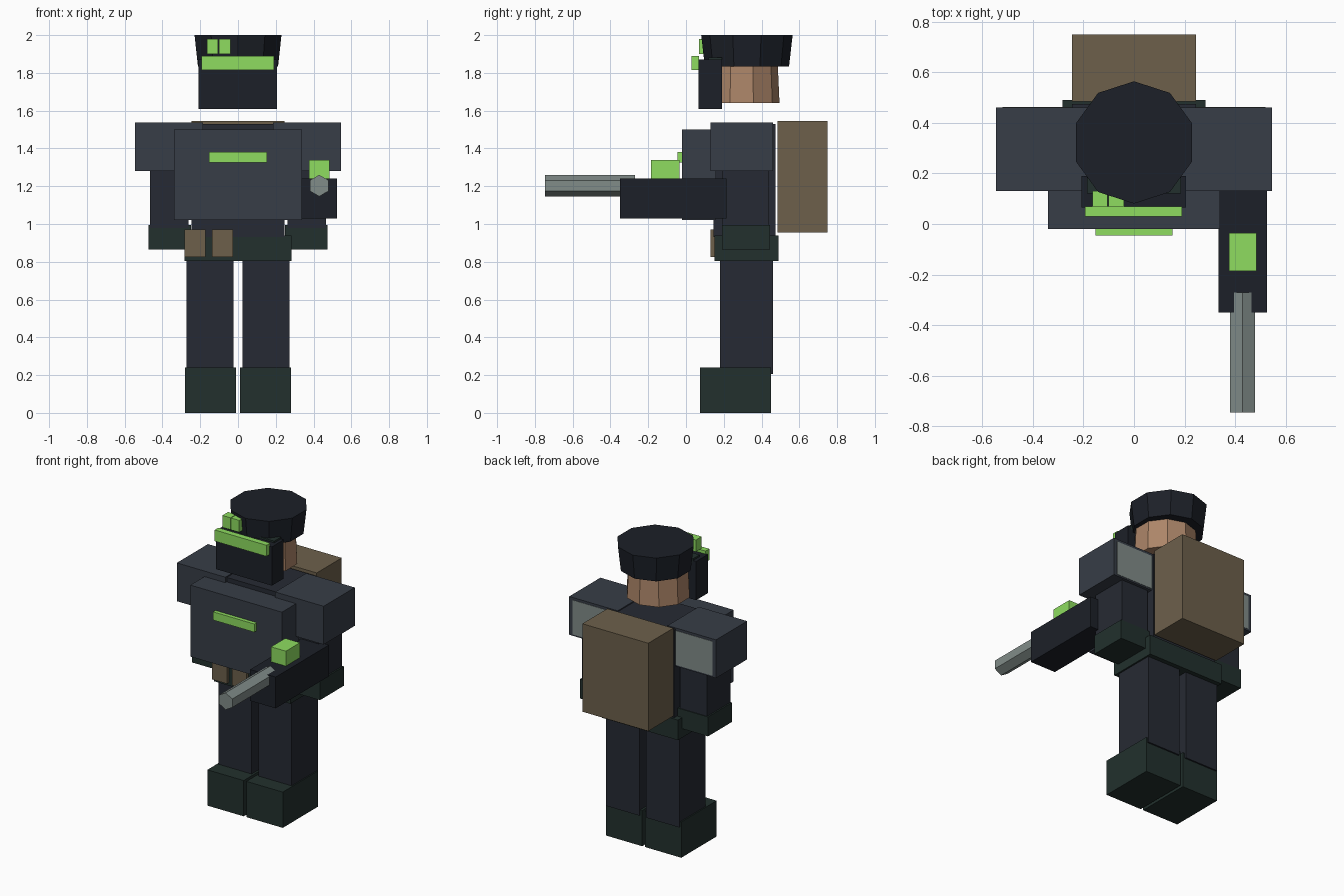
import bpy, math
from mathutils import Matrix

if "Cube" in bpy.data.objects:
    bpy.data.objects.remove(bpy.data.objects["Cube"])


def material(name, hexcol):
    # sRGB hex to linear diffuse colour
    rgb = [int(hexcol[i:i + 2], 16) / 255 for i in (0, 2, 4)]
    m = bpy.data.materials.new(name)
    m.diffuse_color = [((c + 0.055) / 1.055) ** 2.4 for c in rgb] + [1]
    m.use_nodes = True
    m.node_tree.nodes["Principled BSDF"].inputs["Base Color"].default_value = m.diffuse_color
    return m


CLOTH = material("dark_cloth", "262a33")
ARMOUR = material("armour", "373d47")
BLACK = material("black", "1c2028")
RUBBER = material("dark_green", "22302d")
GLOW = material("green_glow", "8edc60")
CANVAS = material("canvas", "6d604b")
SKIN = material("skin", "ad8669")
METAL = material("metal", "818c89")


def box(name, x, y, z, mat, mirror=False):
    # Box from (min, max) ranges, optionally mirrored across x = 0
    bpy.ops.mesh.primitive_cube_add(size=1)
    ob = bpy.context.object
    ob.name = name
    centre = [(r[0] + r[1]) / 2 for r in (x, y, z)]
    size = [r[1] - r[0] for r in (x, y, z)]
    ob.data.transform(Matrix.Translation(centre) @ Matrix.Diagonal((*size, 1)))
    ob.data.materials.append(mat)
    if mirror:
        ob.modifiers.new("mirror", 'MIRROR')
    return ob


def cone(name, sides, r1, r2, depth, loc, mat, rot=(0, 0, 0)):
    bpy.ops.mesh.primitive_cone_add(vertices=sides, radius1=r1, radius2=r2,
                                    depth=depth, location=loc, rotation=rot)
    ob = bpy.context.object
    ob.name = name
    ob.data.materials.append(mat)
    return ob


# Legs and boots
box("boot", (0.01, 0.28), (0.075, 0.45), (0, 0.24), RUBBER, True)
box("leg", (0.025, 0.272), (0.18, 0.46), (0.205, 0.82), CLOTH, True)

# Torso, belt and pouches
box("belt", (-0.283, 0.283), (0.15, 0.49), (0.805, 0.94), RUBBER)
box("torso", (-0.245, 0.245), (0.145, 0.475), (0.93, 1.53), CLOTH)
for i, x in enumerate((-0.283, -0.137)):
    box(f"pouch_{i + 1}", (x, x + 0.11), (0.13, 0.2), (0.825, 0.97), CANVAS)
box("chest_plate", (-0.34, 0.34), (-0.02, 0.16), (1.02, 1.5), ARMOUR)
box("chest_light", (-0.153, 0.153), (-0.045, 0), (1.325, 1.38), GLOW)
box("backpack", (-0.245, 0.245), (0.485, 0.75), (0.955, 1.545), CANVAS)

# Arms and shoulders
box("shoulder", (0.185, 0.545), (0.13, 0.46), (1.28, 1.537), ARMOUR, True)
box("shoulder_back_panel", (0.2, 0.52), (0.44, 0.462), (1.29, 1.52), METAL, True)
box("arm", (0.262, 0.465), (0.19, 0.44), (0.98, 1.3), CLOTH, True)
box("glove", (0.25, 0.475), (0.19, 0.445), (0.865, 0.995), RUBBER, True)

# Arm-mounted launcher
box("launcher_body", (0.335, 0.525), (-0.35, 0.215), (1.03, 1.24), BLACK)
box("launcher_sight", (0.375, 0.485), (-0.185, -0.035), (1.23, 1.34), GLOW)
cone("barrel", 6, 0.057, 0.057, 0.475, (0.43, -0.508, 1.203), METAL,
     (math.pi / 2, 0, 0))

# Head, cap and mask
cone("head", 10, 0.2, 0.19, 0.22, (0, 0.295, 1.75), SKIN)
cone("cap", 10, 0.223, 0.242, 0.165, (0, 0.3225, 1.9175), BLACK)
box("mask", (-0.208, 0.206), (0.065, 0.19), (1.61, 1.87), BLACK)
box("mask_mount", (-0.185, 0.185), (0.12, 0.19), (1.85, 1.882), RUBBER)
box("visor", (-0.194, 0.19), (0.03, 0.07), (1.815, 1.89), GLOW)
for i, x in enumerate((-0.165, -0.1)):
    box(f"cap_light_{i + 1}", (x, x + 0.06), (0.07, 0.13), (1.9, 1.98), GLOW)
